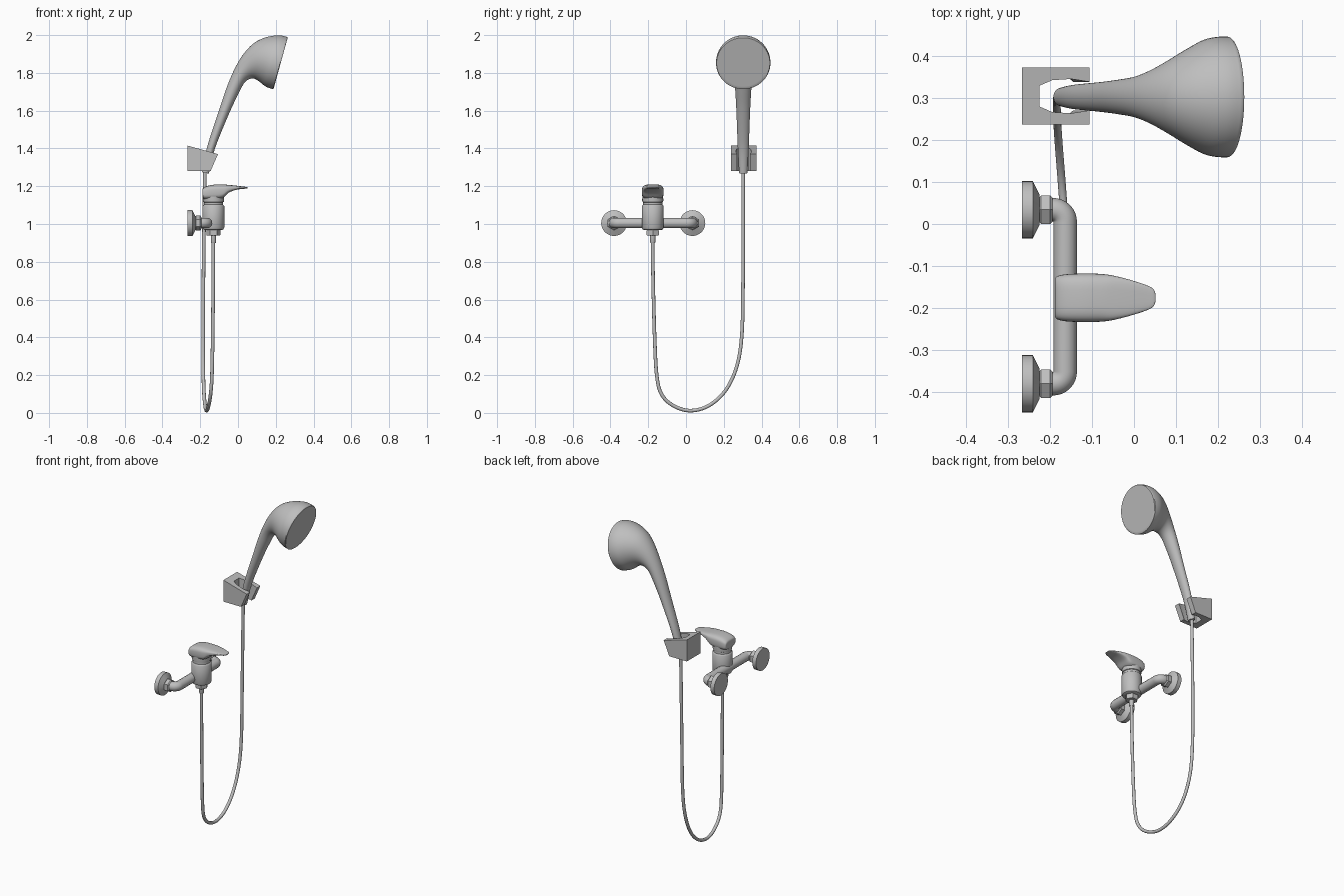
import bpy, bmesh, math
from mathutils import Vector, Matrix

cube = bpy.data.objects.get("Cube")
if cube:
    bpy.data.objects.remove(cube, do_unlink=True)

grey = bpy.data.materials.new("satin grey")
grey.use_nodes = True
grey.diffuse_color = (0.52, 0.52, 0.52, 1)
grey.node_tree.nodes["Principled BSDF"].inputs["Base Color"].default_value = grey.diffuse_color


def finish(name, bm, angle=35):
    bmesh.ops.recalc_face_normals(bm, faces=bm.faces)
    mesh = bpy.data.meshes.new(name)
    bm.to_mesh(mesh)
    bm.free()
    obj = bpy.data.objects.new(name, mesh)
    bpy.context.collection.objects.link(obj)
    mesh.materials.append(grey)
    shade(obj, angle)
    return obj


def shade(obj, angle=35):
    bpy.ops.object.select_all(action="DESELECT")
    obj.select_set(True)
    bpy.context.view_layer.objects.active = obj
    bpy.ops.object.shade_smooth_by_angle(angle=math.radians(angle))


def skin(name, rings, angle=35):
    """Join equal-sized rings of points and cap both ends."""
    bm = bmesh.new()
    loops = [[bm.verts.new(p) for p in ring] for ring in rings]
    n = len(loops[0])
    for a, b in zip(loops, loops[1:]):
        for i in range(n):
            j = (i + 1) % n
            bm.faces.new((a[i], a[j], b[j], b[i]))
    bm.faces.new(loops[0])
    bm.faces.new(loops[-1])
    return finish(name, bm, angle)


def lathe(name, profile, origin, along_x=False, sides=40, angle=35):
    """Turn (radius, height) pairs about z, or about x."""
    turn = Matrix.Rotation(math.pi / 2, 3, "Y") if along_x else Matrix.Identity(3)
    rings = []
    for r, h in profile:
        ring = []
        for i in range(sides):
            t = math.tau * i / sides
            ring.append(Vector(origin) + turn @ Vector((r * math.cos(t), r * math.sin(t), h)))
        rings.append(ring)
    return skin(name, rings, angle)


def smooth_rows(rows, steps=4):
    """Catmull-Rom interpolation through rows of numbers."""
    out = []
    for i in range(len(rows) - 1):
        quad = [rows[max(i - 1, 0)], rows[i], rows[i + 1], rows[min(i + 2, len(rows) - 1)]]
        for s in range(steps):
            t = s / steps
            out.append([0.5 * (2 * b + (c - a) * t + (2 * a - 5 * b + 4 * c - d) * t * t
                               + (3 * b - a - 3 * c + d) * t ** 3) for a, b, c, d in zip(*quad)])
    out.append(list(rows[-1]))
    return out


def section_loft(name, rows, y, power=1.0, sides=40, angle=35):
    """Rows: upper x, upper z, lower x, lower z, half width; power < 1 squares the section."""
    def p(v):
        return math.copysign(abs(v) ** power, v)
    rings = []
    for ux, uz, lx, lz, w in rows:
        up, low = Vector((ux, y, uz)), Vector((lx, y, lz))
        mid, half = (up + low) / 2, (up - low) / 2
        angles = [math.tau * i / sides for i in range(sides)]
        rings.append([mid + half * p(math.cos(t)) + Vector((0, w * p(math.sin(t)), 0)) for t in angles])
    return skin(name, rings, angle)


def tube(name, points, radius):
    curve = bpy.data.curves.new(name, "CURVE")
    curve.dimensions = "3D"
    curve.bevel_depth = radius
    curve.bevel_resolution = 5
    curve.use_fill_caps = True
    spline = curve.splines.new("POLY")
    spline.points.add(len(points) - 1)
    for point, co in zip(spline.points, points):
        point.co = (*co, 1)
    obj = bpy.data.objects.new(name, curve)
    bpy.context.collection.objects.link(obj)
    bpy.ops.object.select_all(action="DESELECT")
    obj.select_set(True)
    bpy.context.view_layer.objects.active = obj
    bpy.ops.object.convert(target="MESH")
    obj.data.materials.clear()
    obj.data.materials.append(grey)
    shade(obj, 40)


PIPE_Z, PIPE_X, BODY_X, BODY_Y, HEAD_Y = 1.005, -0.164, -0.13, -0.176, 0.303
ENDS = (("left", 0.034), ("right", -0.381))

# Wall flanges and union nuts
for side, y in ENDS:
    lathe(side + "_wall_flange", [(0.068, 0), (0.068, 0.026), (0.036, 0.042)],
          (-0.267, y, PIPE_Z), True, angle=25)
    lathe(side + "_union_nut", [(0.032, 0), (0.039, 0.005), (0.039, 0.027), (0.032, 0.033)],
          (-0.227, y, PIPE_Z), True, sides=6, angle=10)

# Cross pipe with an elbow at each end
bend, path = 0.029, []
for (side, y), sign in zip(ENDS, (-1, 1)):
    arm = [(-0.235, y, PIPE_Z)]
    for i in range(9):
        t = math.pi / 2 * i / 8
        arm.append((PIPE_X - bend + bend * math.sin(t), y + sign * bend * (1 - math.cos(t)), PIPE_Z))
    path += arm if sign < 0 else arm[::-1]
tube("cross_pipe", path, 0.028)

# Mixer body, neck and hose outlet
lathe("mixer_body", [(0.045, 0.968), (0.053, 0.972), (0.058, 0.982), (0.058, 1.094), (0.054, 1.1),
                     (0.051, 1.102), (0.051, 1.115), (0.055, 1.117), (0.056, 1.125),
                     (0.054, 1.175), (0.04, 1.19)], (BODY_X, BODY_Y, 0))
lathe("outlet_nut", [(0.034, 0.938), (0.038, 0.943), (0.038, 0.965), (0.034, 0.97)],
      (BODY_X, BODY_Y, 0), sides=6, angle=10)
lathe("hose_sleeve", [(0.012, 0.9), (0.014, 0.905), (0.014, 0.94)], (BODY_X, BODY_Y, 0), sides=20)

# Lever sweeping forward from the mixer head
lever = [(-0.189, 1.178, -0.187, 1.15, 0.044), (-0.184, 1.19, -0.184, 1.135, 0.051),
         (-0.16, 1.202, -0.165, 1.13, 0.056), (-0.12, 1.209, -0.12, 1.13, 0.058),
         (-0.08, 1.209, -0.08, 1.138, 0.057), (-0.05, 1.207, -0.05, 1.165, 0.053),
         (-0.01, 1.203, -0.01, 1.181, 0.043), (0.03, 1.198, 0.03, 1.186, 0.03),
         (0.046, 1.196, 0.046, 1.188, 0.021), (0.051, 1.194, 0.051, 1.19, 0.01)]
section_loft("lever", smooth_rows(lever), BODY_Y, power=0.6, angle=50)

# Hanging hose
hose = [(-0.13, -0.177, 0.94), (-0.131, -0.174, 0.7), (-0.134, -0.166, 0.4), (-0.138, -0.155, 0.2),
        (-0.145, -0.13, 0.1), (-0.155, -0.07, 0.04), (-0.166, 0.02, 0.012), (-0.174, 0.12, 0.038),
        (-0.181, 0.21, 0.12), (-0.184, 0.27, 0.25), (-0.184, 0.296, 0.42), (-0.183, 0.302, 0.7),
        (-0.179, 0.303, 1.05), (-0.175, 0.303, 1.29)]
tube("hose", smooth_rows(hose, 6), 0.0095)

# Wall bracket: a U-shaped block with sloping top and undercut front
slot = [(-0.106, 0.034), (-0.15, 0.041), (-0.195, 0.038), (-0.225, 0.025)]
outline = [(-0.267, 0.068), (-0.106, 0.068)] + slot
outline += [(x, -y) for x, y in reversed(outline)]
top = [(x, 0.305 + y, 1.415 - 0.28 * (x + 0.267)) for x, y in outline]
bottom = [(min(x, -0.145), 0.305 + y, 1.28) if x > -0.15 else (x - 0.003 * (x > -0.16), 0.305 + y, 1.28)
          for x, y in outline]
skin("wall_bracket", [bottom, top], 25)

# Hand shower: slim handle flaring into the round spray head
shower = [(-0.192, 1.275, -0.154, 1.266, 0.022), (-0.163, 1.41, -0.122, 1.4, 0.029),
          (-0.101, 1.6, -0.047, 1.585, 0.036), (-0.061, 1.72, 0, 1.685, 0.042),
          (-0.021, 1.815, 0.032, 1.745, 0.049), (0.024, 1.893, 0.062, 1.768, 0.065),
          (0.078, 1.953, 0.09, 1.768, 0.089), (0.135, 1.984, 0.118, 1.75, 0.115),
          (0.19, 1.997, 0.143, 1.73, 0.136), (0.228, 1.998, 0.165, 1.72, 0.143),
          (0.26, 1.99, 0.185, 1.714, 0.144)]
rows = smooth_rows(shower)
rows += [(0.263, 1.986, 0.189, 1.718, 0.141), (0.26, 1.975, 0.192, 1.729, 0.129)]
section_loft("hand_shower", rows, HEAD_Y, sides=56, angle=40)
